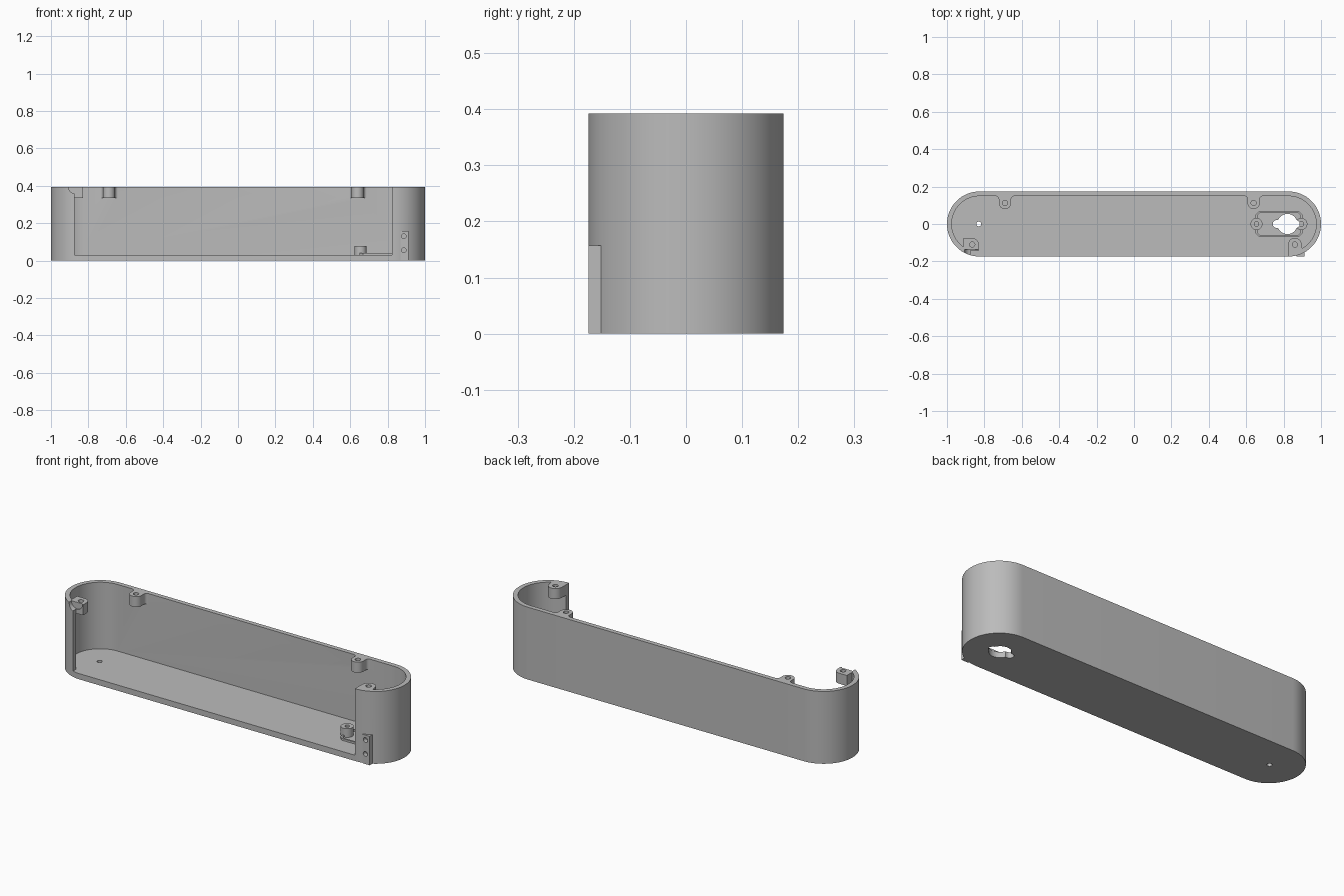
import bpy, bmesh, math

cube = bpy.data.objects.get("Cube")
if cube:
    bpy.data.objects.remove(cube, do_unlink=True)

grey = bpy.data.materials.new("plain grey")
grey.use_nodes = True
grey.diffuse_color = (0.5, 0.5, 0.5, 1)
grey.node_tree.nodes["Principled BSDF"].inputs["Base Color"].default_value = (0.5, 0.5, 0.5, 1)

H, R, WALL, FLOOR, CX = 0.392, 0.174, 0.025, 0.031, 0.826


def make(name, bm):
    bmesh.ops.recalc_face_normals(bm, faces=bm.faces)
    mesh = bpy.data.meshes.new(name)
    bm.to_mesh(mesh)
    bm.free()
    mesh.materials.append(grey)
    ob = bpy.data.objects.new(name, mesh)
    bpy.context.collection.objects.link(ob)
    return ob


def prism(name, pts, z0, z1):
    bm = bmesh.new()
    face = bm.faces.new([bm.verts.new((x, y, z0)) for x, y in pts])
    ext = bmesh.ops.extrude_face_region(bm, geom=[face])["geom"]
    bmesh.ops.translate(bm, verts=[v for v in ext if isinstance(v, bmesh.types.BMVert)],
                        vec=(0, 0, z1 - z0))
    return make(name, bm)


def box(name, x0, x1, y0, y1, z0, z1):
    return prism(name, [(x0, y0), (x1, y0), (x1, y1), (x0, y1)], z0, z1)


def arc(cx, cy, r, a0, a1, n):
    return [(cx + r * math.cos(math.radians(a0 + (a1 - a0) * i / n)),
             cy + r * math.sin(math.radians(a0 + (a1 - a0) * i / n))) for i in range(n + 1)]


def rod(name, cx, cy, r, z0, z1, n=32):
    return prism(name, arc(cx, cy, r, 0, 360, n)[:-1], z0, z1)


def front_rod(name, x, z, r, y0, y1):
    ob = rod(name, 0, 0, r, -y1, -y0)
    for v in ob.data.vertices:
        a, b, c = v.co
        v.co = (x + a, -c, z + b)
    return ob


def stadium(name, x0, x1, r, z0, z1, n=32):
    return prism(name, arc(x1, 0, r, -90, 90, n) + arc(x0, 0, r, 90, 270, n), z0, z1)


def combine(target, tool, op):
    mod = target.modifiers.new(op, "BOOLEAN")
    mod.operation, mod.object, mod.solver = op, tool, "EXACT"
    bpy.ops.object.select_all(action="DESELECT")
    bpy.context.view_layer.objects.active = target
    target.select_set(True)
    bpy.ops.object.modifier_apply(modifier=mod.name)
    bpy.data.objects.remove(tool, do_unlink=True)


# Hollow tray with an open front
tray = stadium("tray", -CX, CX, R, 0, H)
combine(tray, stadium("cavity", -CX, CX, R - WALL, FLOOR, 1), "DIFFERENCE")
combine(tray, box("opening", -0.873, 0.823, -0.5, -0.06, FLOOR, 1), "DIFFERENCE")

# Screw bosses along the rim
BZ = 0.335
for x in (-0.69, 0.64):
    r, y, w = 0.033, 0.113, R - WALL + 0.008
    f = 0.016
    pts = (arc(x, y, r, 180, 360, 16) + arc(x + r + f, w - 0.008 - f, f, 180, 90, 6)
           + [(x + r + f, w), (x - r - f, w)] + arc(x - r - f, w - 0.008 - f, f, 90, 0, 6))
    combine(tray, prism("rim_boss", pts, BZ, H), "UNION")
left = [(-0.912, -0.142), (-0.83, -0.142)] + arc(-0.865, -0.11, 0.035, 0, 90, 8) + [(-0.912, -0.075)]
right = [(0.823, -0.16), (0.9, -0.14)] + arc(0.86, -0.11, 0.036, 0, 180, 16) + [(0.823, -0.11)]
for pts in (left, right):
    combine(tray, prism("corner_boss", pts, BZ, H), "UNION")

# Flat hinge tab on the front right corner
combine(tray, box("tab", 0.868, 0.912, -R, -0.145, 0, 0.157), "UNION")

# Flared hollow post
profile = ([(0.135, 0.022), (0.135, FLOOR + 0.001)]
           + [(0.135 - x, z) for x, z in arc(0, 0.101, 0.07, -90, 0, 10)]
           + arc(0.043, 0.18, 0.022, 0, 90, 6))
bm = bmesh.new()
verts = [bm.verts.new((r, 0, z)) for r, z in [(0, 0.022)] + profile + [(0, 0.202)]]
edges = [bm.edges.new(p) for p in zip(verts, verts[1:])]
bmesh.ops.spin(bm, geom=verts + edges, axis=(0, 0, 1), cent=(0, 0, 0),
               angle=2 * math.pi, steps=48)
bmesh.ops.remove_doubles(bm, verts=bm.verts, dist=0.0001)
bmesh.ops.translate(bm, verts=bm.verts, vec=(-0.83, 0, 0))
combine(tray, make("post", bm), "UNION")

# Low frame and two studs around the keyhole
frame = [(0.65, 0.05), (0.668, 0.068), (0.882, 0.068), (0.9, 0.05)]
inner = [(0.66, 0.046), (0.672, 0.058), (0.878, 0.058), (0.89, 0.046)]
loop = lambda p: p + [(x, -y) for x, y in reversed(p)]
rim = prism("frame", loop(frame), 0.02, FLOOR + 0.01)
combine(rim, prism("frame_hole", loop(inner), 0, 1), "DIFFERENCE")
combine(tray, rim, "UNION")
for x in (0.655, 0.895):
    combine(tray, rod("stud", x, 0, 0.032, 0.02, 0.078), "UNION")

# Holes: screws, post, tab, cable notch and keyhole
for x, y in ((-0.69, 0.113), (0.64, 0.113), (-0.865, -0.11), (0.86, -0.11)):
    combine(tray, rod("screw_hole", x, y, 0.014, BZ + 0.01, 1), "DIFFERENCE")
for x in (0.655, 0.895):
    combine(tray, rod("stud_hole", x, 0, 0.012, 0.04, 1), "DIFFERENCE")
combine(tray, rod("post_hole", -0.83, 0, 0.013, -1, 1), "DIFFERENCE")
for z in (0.055, 0.13):
    combine(tray, front_rod("tab_hole", 0.886, z, 0.013, -0.3, -0.15), "DIFFERENCE")
combine(tray, front_rod("cable_notch", -0.87, H, 0.035, -0.3, -0.135), "DIFFERENCE")
key = rod("keyhole", 0.82, 0, 0.054, -1, 1)
combine(key, stadium("key_slot", 0.763, 0.865, 0.021, -0.9, 0.9, 12), "UNION")
combine(tray, key, "DIFFERENCE")

# Crisp edges with smooth curves
tray.name = "tray"
bpy.ops.object.select_all(action="DESELECT")
bpy.context.view_layer.objects.active = tray
tray.select_set(True)
bpy.ops.object.shade_smooth_by_angle(angle=math.radians(30))
